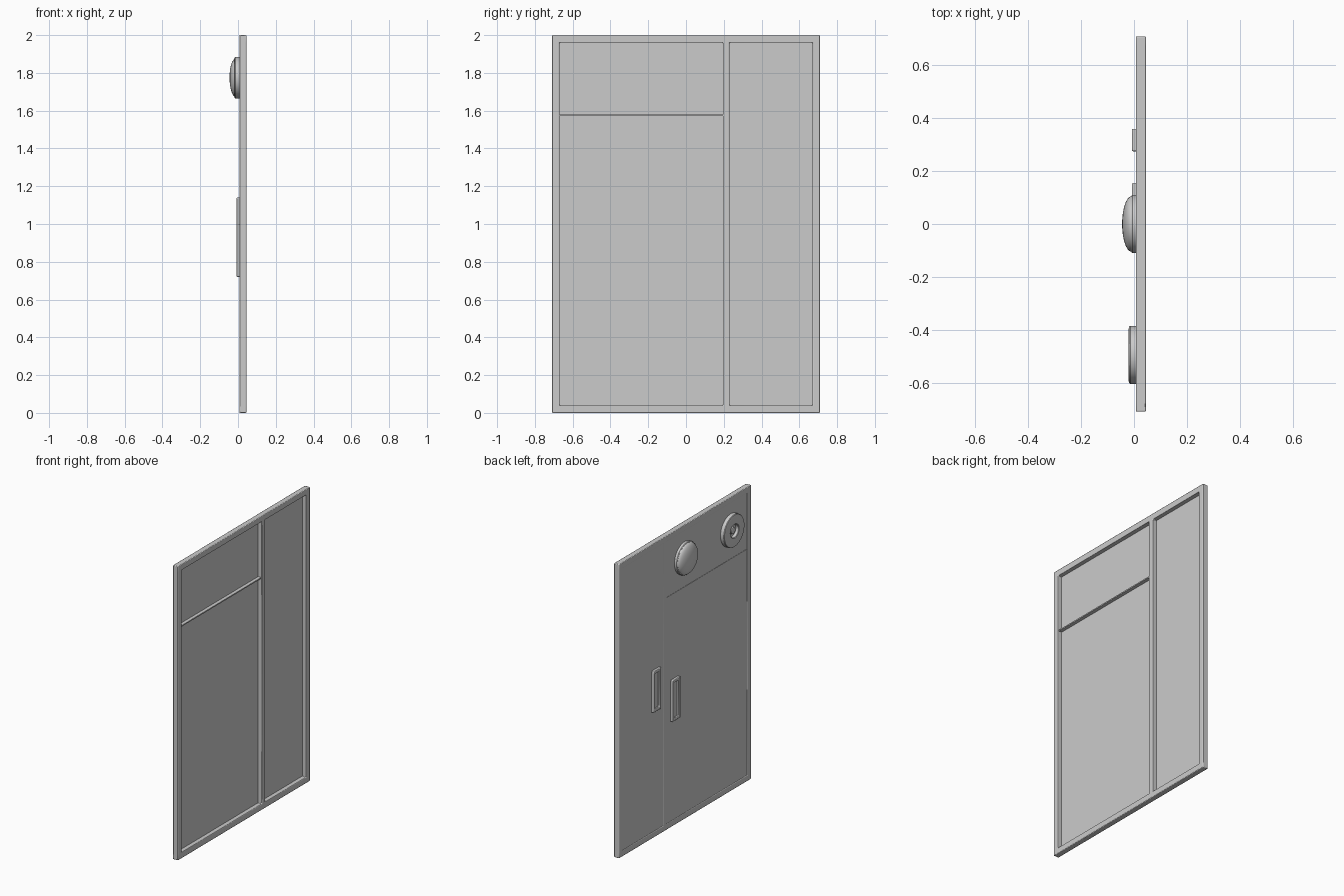
import bpy, bmesh, math

if "Cube" in bpy.data.objects:
    bpy.data.objects.remove(bpy.data.objects["Cube"])

FRONT, BACK = 0.007, 0.045   # outer (-x) and inner (+x) faces of the frame


def finish(name, bm, bevel=0.0, segments=2):
    bmesh.ops.recalc_face_normals(bm, faces=bm.faces)
    me = bpy.data.meshes.new(name)
    bm.to_mesh(me)
    bm.free()
    ob = bpy.data.objects.new(name, me)
    bpy.context.collection.objects.link(ob)
    if bevel:
        mod = ob.modifiers.new("bevel", 'BEVEL')
        mod.width, mod.segments, mod.limit_method = bevel, segments, 'ANGLE'
    bpy.ops.object.select_all(action='DESELECT')
    ob.select_set(True)
    bpy.context.view_layer.objects.active = ob
    bpy.ops.object.shade_smooth_by_angle(angle=math.radians(35))
    return ob


def slab(name, x, ys, zs, holes=(), bevel=0.0):
    """Grid of cells in the y-z plane, minus holes, extruded along x."""
    bm = bmesh.new()
    v = [[bm.verts.new((x[0], y, z)) for z in zs] for y in ys]
    for i in range(len(ys) - 1):
        for j in range(len(zs) - 1):
            if (i, j) not in holes:
                bm.faces.new((v[i][j], v[i + 1][j], v[i + 1][j + 1], v[i][j + 1]))
    geom = bmesh.ops.extrude_face_region(bm, geom=bm.faces[:])['geom']
    moved = [g for g in geom if isinstance(g, bmesh.types.BMVert)]
    bmesh.ops.translate(bm, verts=moved, vec=(x[1] - x[0], 0, 0))
    return finish(name, bm, bevel)


def lathe(name, profile, y, z, steps=48):
    """Spin (x, radius) points about an axis parallel to x."""
    bm = bmesh.new()
    pts = [bm.verts.new((x, y + r, z)) for x, r in profile]
    edges = [bm.edges.new(p) for p in zip(pts, pts[1:])]
    bmesh.ops.spin(bm, geom=pts + edges, cent=(0, y, z), axis=(1, 0, 0),
                   angle=math.tau, steps=steps, use_duplicate=False)
    bmesh.ops.remove_doubles(bm, verts=bm.verts, dist=1e-5)
    return finish(name, bm)


# Outer frame with the centre post
slab("door_frame", (FRONT, BACK), (-0.71, -0.67, 0.195, 0.23, 0.67, 0.71),
     (0, 0.04, 1.96, 2), holes={(1, 1), (3, 1)}, bevel=0.004)

# Thin panels near the outer face
for name, ys, zs in (("large_door_panel", (-0.672, 0.197), (0.038, 1.573)),
                     ("upper_panel", (-0.672, 0.197), (1.577, 1.962)),
                     ("narrow_door_panel", (0.228, 0.672), (0.038, 1.962))):
    slab(name, (0.010, 0.015), ys, zs)

# Thin shelf bar between the large door and upper panel
slab("divider_bar", (0.008, 0.038), (-0.672, 0.197), (1.571, 1.579))

# Rectangular pulls: raised rim with a recessed centre
for name, y, z in (("narrow_door_handle", 0.3175, 1.0), ("large_door_handle", 0.1125, 0.86)):
    ys = [y + d for d in (-0.0425, -0.022, 0.022, 0.0425)]
    zs = [z + d for d in (-0.14, -0.12, 0.12, 0.14)]
    slab(name + "_rim", (-0.008, 0.012), ys, zs, holes={(1, 1)}, bevel=0.004)
    slab(name + "_recess", (0.003, 0.012), (ys[1] - 0.004, ys[2] + 0.004),
         (zs[1] - 0.004, zs[2] + 0.004))

# Domed lamp on a round base
lathe("lamp_base", [(0.012, 0), (0.012, 0.11), (-0.006, 0.11), (-0.010, 0.106), (-0.010, 0)], 0, 1.775)
dome = [(-0.009 - 0.036 * math.sin(a), 0.105 * math.cos(a))
        for a in (i * math.pi / 20 for i in range(10))]
lathe("lamp_dome", dome + [(-0.045, 0)], 0, 1.775)

# Round dial with a sunken centre and hub
lathe("round_dial", [(0.012, 0), (0.012, 0.11), (-0.014, 0.11), (-0.018, 0.107), (-0.020, 0.100),
                     (-0.020, 0.048), (-0.017, 0.044), (0.000, 0.040), (0.000, 0.024),
                     (-0.010, 0.022), (-0.012, 0.018), (-0.012, 0)], -0.495, 1.775)
